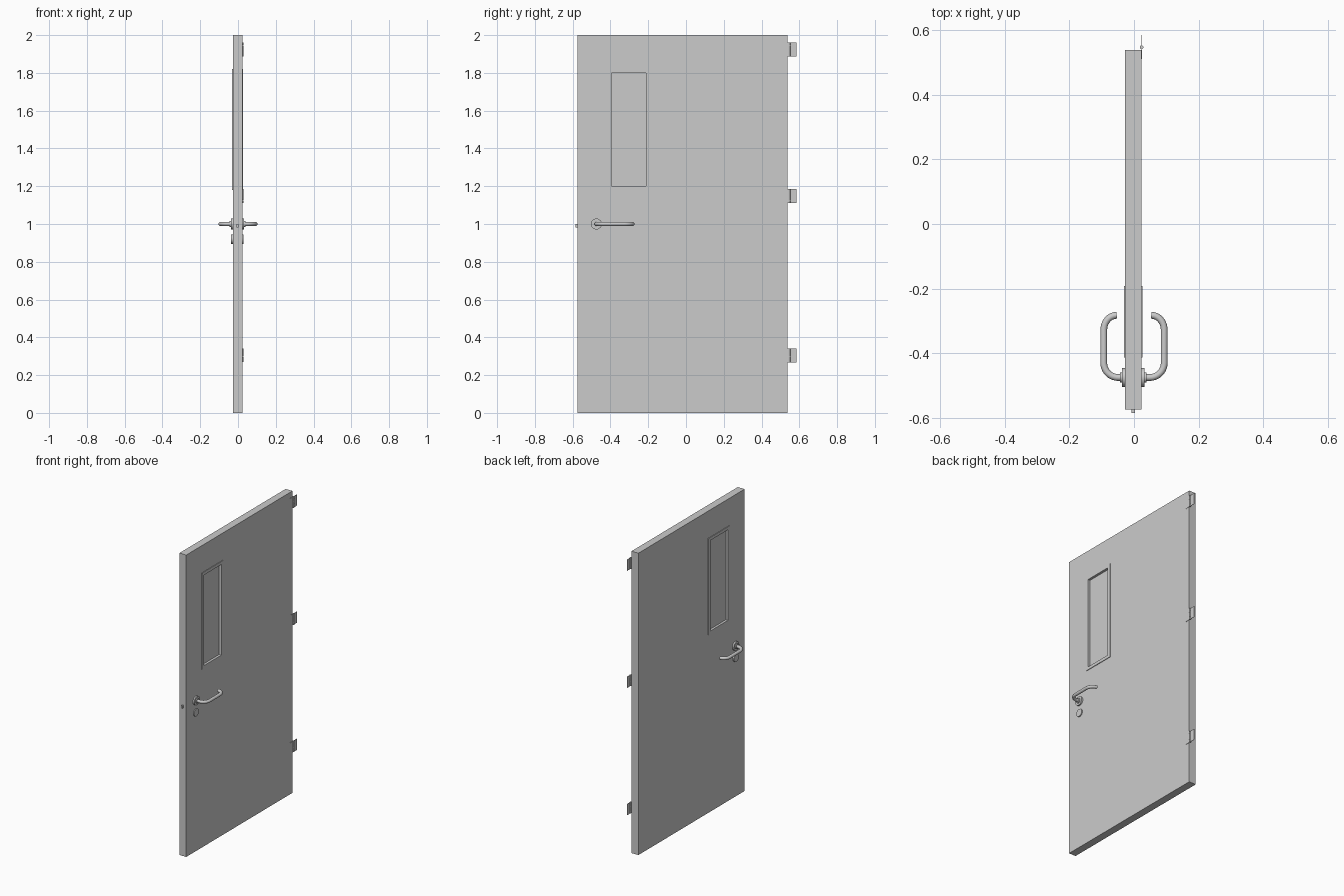
import bpy, bmesh, math
from mathutils import Matrix, Vector

if "Cube" in bpy.data.objects:
    bpy.data.objects.remove(bpy.data.objects["Cube"])

X0, X1 = -0.0277, 0.0225          # door faces
MID = (X0 + X1) / 2
LOCK_Y = -0.475


def finish(bm, name, smooth=False):
    bmesh.ops.recalc_face_normals(bm, faces=bm.faces)
    me = bpy.data.meshes.new(name)
    bm.to_mesh(me)
    bm.free()
    ob = bpy.data.objects.new(name, me)
    bpy.context.collection.objects.link(ob)
    if smooth:
        bpy.context.view_layer.objects.active = ob
        bpy.ops.object.select_all(action='DESELECT')
        ob.select_set(True)
        bpy.ops.object.shade_smooth_by_angle(angle=math.radians(35))
    return ob


def add_box(bm, lo, hi):
    lo, hi = Vector(lo), Vector(hi)
    m = Matrix.Translation((lo + hi) / 2) @ Matrix.Diagonal((*(hi - lo), 1))
    bmesh.ops.create_cube(bm, size=1, matrix=m)


def add_cyl(bm, center, r, length, axis, seg=32):
    rot = {'X': Matrix.Rotation(math.pi / 2, 4, 'Y'),
           'Y': Matrix.Rotation(math.pi / 2, 4, 'X'),
           'Z': Matrix.Identity(4)}[axis]
    bmesh.ops.create_cone(bm, cap_ends=True, segments=seg, radius1=r, radius2=r,
                          depth=length, matrix=Matrix.Translation(center) @ rot)


def ring(name, outer, inner, xa, xb):
    """Rectangular panel with a rectangular hole; rects are (y0, y1, z0, z1)."""
    bm = bmesh.new()

    def loop(r, x):
        y0, y1, z0, z1 = r
        return [bm.verts.new((x, y, z)) for y, z in
                ((y0, z0), (y1, z0), (y1, z1), (y0, z1))]
    oa, ia, ib, ob = loop(outer, xa), loop(inner, xa), loop(inner, xb), loop(outer, xb)
    for p, q in ((oa, ia), (ia, ib), (ib, ob), (ob, oa)):
        for i in range(4):
            j = (i + 1) % 4
            bm.faces.new((p[i], p[j], q[j], q[i]))
    return finish(bm, name)


# door slab with window opening
opening = (-0.395, -0.212, 1.2, 1.8)
ring("door_slab", (-0.574, 0.538, 0, 2), opening, X0, X1)

# window trim on both faces, and the glass
trim = (-0.413, -0.192, 1.18, 1.82)
ring("window_trim_inside", trim, opening, X1, X1 + 0.004)
ring("window_trim_outside", trim, opening, X0 - 0.004, X0)
bm = bmesh.new()
add_box(bm, (MID - 0.013, opening[0], opening[2]), (MID + 0.013, opening[1], opening[3]))
finish(bm, "window_glass")


# lever handle: round tube swept along a U-shaped path
def lever_path(s, r=0.045, n=10):
    bar, y0, y1 = 0.0935, LOCK_Y, -0.2825
    pts = [(0.02, y0)]
    for i in range(n + 1):
        a = -math.pi / 2 + math.pi / 2 * i / n
        pts.append((bar - r + r * math.cos(a), y0 + r + r * math.sin(a)))
    r2 = 0.04
    for i in range(n + 1):
        a = math.pi / 2 * i / n
        pts.append((bar - r2 + r2 * math.cos(a), y1 - r + r * math.sin(a)))
    return [(s * x, y, 1.0) for x, y in pts]


for side, s, face in (("inside", 1, X1), ("outside", -1, X0)):
    cu = bpy.data.curves.new("lever_handle_" + side, 'CURVE')
    cu.dimensions = '3D'
    cu.bevel_depth = 0.0105
    cu.bevel_resolution = 4
    cu.use_fill_caps = True
    path = lever_path(s)
    sp = cu.splines.new('POLY')
    sp.points.add(len(path) - 1)
    for p, co in zip(sp.points, path):
        p.co = (*co, 1)
        sp.use_smooth = True
    bpy.context.collection.objects.link(bpy.data.objects.new(cu.name, cu))

    # rose behind the lever, and lock escutcheon below it
    bm = bmesh.new()
    add_cyl(bm, (face + s * 0.005, LOCK_Y, 1.0), 0.029, 0.01, 'X')
    add_cyl(bm, (face + s * 0.008, LOCK_Y, 1.0), 0.016, 0.016, 'X')
    finish(bm, "handle_rose_" + side, True)
    bm = bmesh.new()
    t = 0.006 if s > 0 else 0.009
    add_cyl(bm, (face + s * t / 2, LOCK_Y, 0.92), 0.025, t, 'X')
    finish(bm, "lock_escutcheon_" + side, True)

# latch bolt on the lock edge
bm = bmesh.new()
add_box(bm, (MID - 0.005, -0.585, 0.982), (MID + 0.005, -0.572, 1.0))
finish(bm, "latch_bolt")

# three hinges: thin leaves plus knuckled barrel
for i, z in enumerate((0.305, 1.148, 1.924)):
    bm = bmesh.new()
    add_box(bm, (X1, 0.51, z - 0.037), (X1 + 0.002, 0.585, z + 0.037))
    for k in range(5):
        add_cyl(bm, (X1 + 0.001, 0.547, z + (k - 2) * 0.0148), 0.0055, 0.014, 'Z', 16)
    finish(bm, "hinge_%d" % (i + 1), True)
